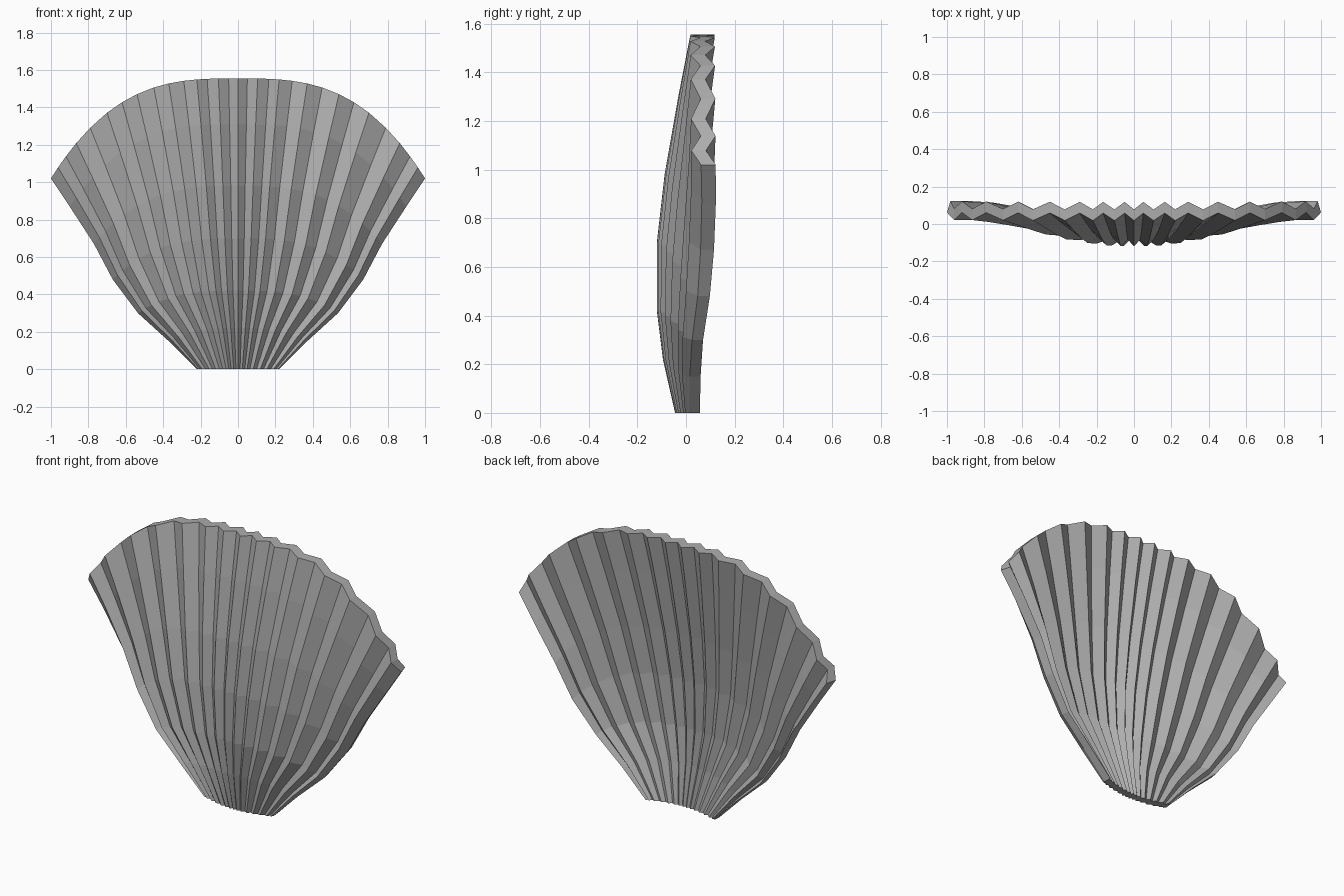
import bpy

if "Cube" in bpy.data.objects:
    bpy.data.objects.remove(bpy.data.objects["Cube"])

# One grey for the whole shell
grey = bpy.data.materials.new("shell grey")
grey.diffuse_color = (0.42, 0.42, 0.42, 1)
grey.use_nodes = True
grey.node_tree.nodes["Principled BSDF"].inputs["Base Color"].default_value = grey.diffuse_color

# Pleat positions across half the fan (even = front ridge, odd = valley)
half = [0, .05, .105, .165, .22, .29, .37, .45, .54, .62, .70, .79, .865, .92, .962, 1.0]
cols = [-s for s in half[:0:-1]] + half
mid = len(half) - 1

# Rows from hinge to rim:
# half width, edge z, centre z, centre y, edge y, pleat depth, thickness
rows = [
    (.22, .00, .00, -.045, .000, .012, .045),
    (.37, .15, .22, -.095, -.010, .025, .045),
    (.535, .30, .42, -.120, -.005, .030, .045),
    (.67, .48, .70, -.120, .010, .038, .050),
    (.77, .67, .98, -.088, .020, .040, .055),
    (.90, .87, 1.31, -.030, .025, .040, .058),
    (1.0, 1.02, 1.555, .018, .022, .040, .060),
]

# Front and back pleated sheets
verts, faces = [], []
for back in (0, 1):
    for w, ze, zc, yc, ye, depth, thick in rows:
        for i, s in enumerate(cols):
            a = abs(s)
            y = yc + (ye - yc) * a ** 2 + depth * (abs(i - mid) % 2)
            x = s * w - (.018 * s * w if back and a == 1 else 0)
            z = zc + (ze - zc) * a ** 3
            verts.append((x, y + thick * back, z))

n, m = len(cols), len(rows)
off = n * m
for j in range(m - 1):
    for i in range(n - 1):
        p = j * n + i
        q = (p, p + 1, p + n + 1, p + n)
        faces.append(q)
        faces.append(tuple(k + off for k in reversed(q)))
    # Side walls
    l, r = j * n, j * n + n - 1
    faces.append((l, l + n, l + n + off, l + off))
    faces.append((r, r + off, r + n + off, r + n))
# Hinge and rim walls
for i in range(n - 1):
    t = (m - 1) * n + i
    faces.append((i, i + off, i + 1 + off, i + 1))
    faces.append((t, t + 1, t + 1 + off, t + off))

mesh = bpy.data.meshes.new("shell")
mesh.from_pydata(verts, [], faces)
mesh.materials.append(grey)
mesh.update()
shell = bpy.data.objects.new("shell", mesh)
bpy.context.collection.objects.link(shell)
